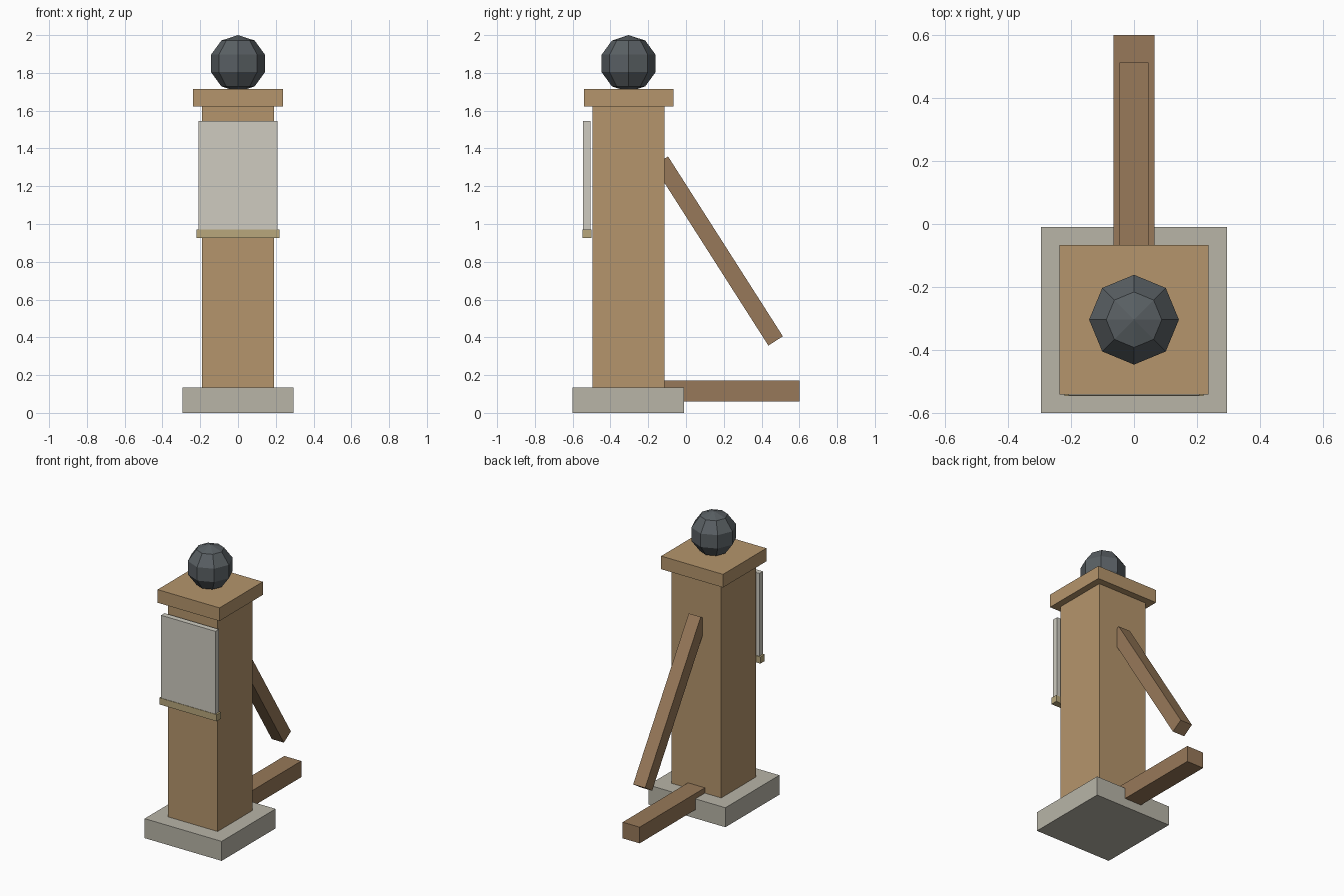
import bpy, math

if "Cube" in bpy.data.objects:
    bpy.data.objects.remove(bpy.data.objects["Cube"])

CY = -0.304  # centre line of the post


def material(name, rgb):
    m = bpy.data.materials.new(name)
    m.diffuse_color = (*rgb, 1)
    m.use_nodes = True
    m.node_tree.nodes["Principled BSDF"].inputs["Base Color"].default_value = m.diffuse_color
    return m


wood = material("light_wood", (0.46, 0.30, 0.15))
dark_wood = material("dark_wood", (0.31, 0.19, 0.10))
stone = material("stone", (0.48, 0.46, 0.39))
paper = material("pale_board", (0.62, 0.60, 0.53))
brass = material("ledge_tan", (0.48, 0.39, 0.20))
iron = material("iron", (0.10, 0.115, 0.125))


def box(name, center, size, mat, rot_x=0.0):
    bpy.ops.mesh.primitive_cube_add(size=1, location=center, rotation=(rot_x, 0, 0))
    ob = bpy.context.object
    ob.name = name
    ob.scale = size
    bpy.ops.object.transform_apply(location=False, rotation=False, scale=True)
    ob.data.materials.append(mat)
    return ob


def span(name, x, y, z, mat):
    """Box from half width in x and (low, high) ranges in y and z."""
    return box(name, (0, sum(y) / 2, sum(z) / 2),
               (2 * x, y[1] - y[0], z[1] - z[0]), mat)


# Base, post and cap
span("base", 0.295, (-0.6, -0.01), (0, 0.135), stone)
span("post", 0.19, (CY - 0.19, CY + 0.19), (0.12, 1.64), wood)
span("cap", 0.237, (CY - 0.237, CY + 0.237), (1.623, 1.714), wood)

# Notice board on the front with its lower ledge
span("front_board", 0.208, (-0.544, -0.506), (0.97, 1.545), paper)
span("board_ledge", 0.22, (-0.547, -0.5), (0.926, 0.972), brass)

# Rear ground beam
span("ground_beam", 0.065, (-0.25, 0.6), (0.06, 0.172), dark_wood)

# Slanted brace, running from the post down towards the beam
top, bottom = (-0.1335, 1.333), (0.4745, 0.381)
dy, dz = bottom[0] - top[0], bottom[1] - top[1]
box("brace", (0, (top[0] + bottom[0]) / 2, (top[1] + bottom[1]) / 2),
    (0.092, 0.091, math.hypot(dy, dz)), dark_wood, math.atan2(dy, -dz))

# Faceted ball finial
bpy.ops.mesh.primitive_uv_sphere_add(segments=8, ring_count=5, radius=0.15,
                                     location=(0, CY, 1.85))
ball = bpy.context.object
ball.name = "ball_finial"
ball.data.materials.append(iron)
